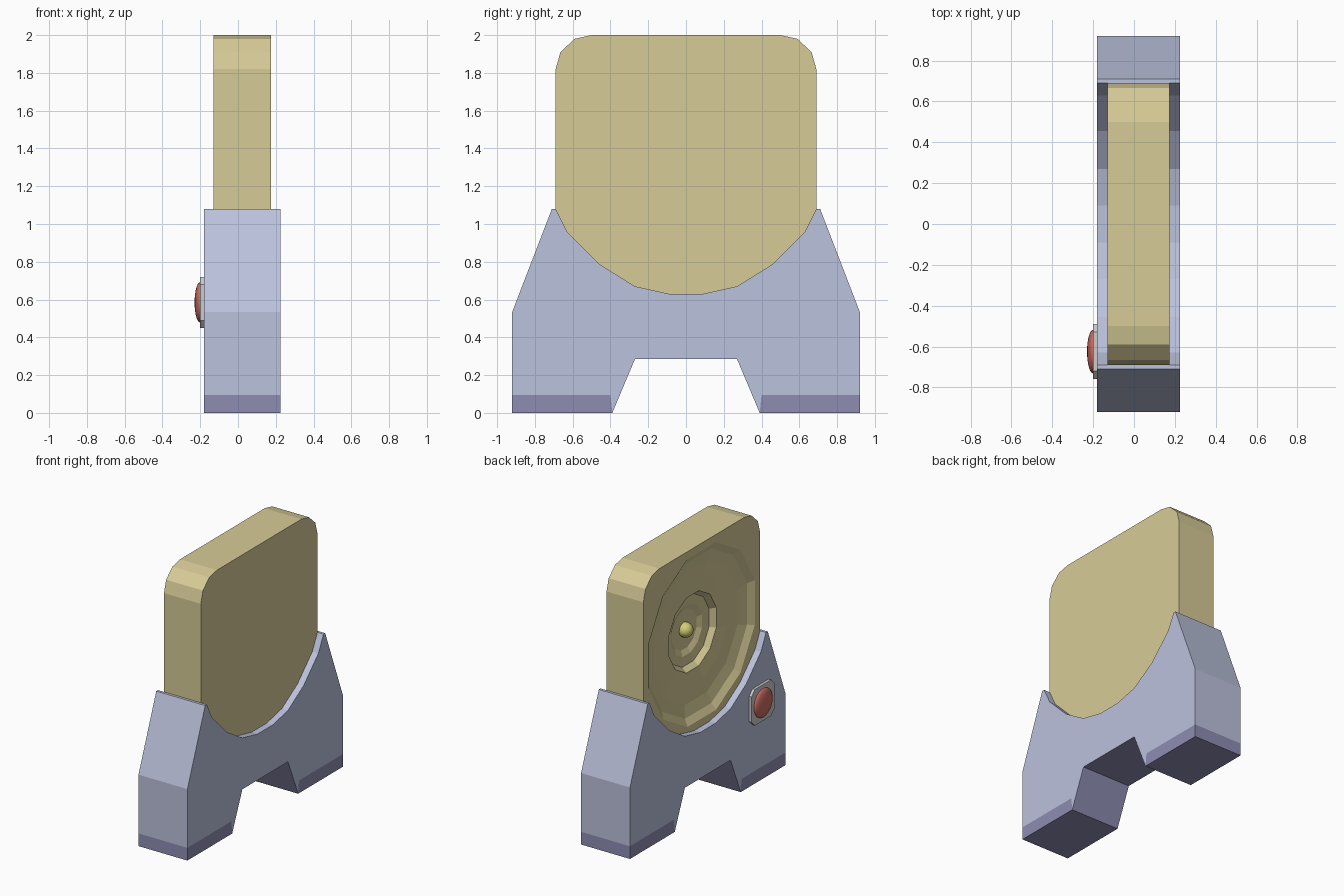
import bpy, bmesh, math
from mathutils import Matrix

if "Cube" in bpy.data.objects:
    bpy.data.objects.remove(bpy.data.objects["Cube"])


def material(name, rgb):
    m = bpy.data.materials.new(name)
    m.diffuse_color = (*rgb, 1)
    m.use_nodes = True
    m.node_tree.nodes["Principled BSDF"].inputs["Base Color"].default_value = m.diffuse_color
    return m


BLUE = material("pale_blue", (0.50, 0.54, 0.72))
PURPLE = material("dusk_purple", (0.27, 0.27, 0.45))
TAN = material("tan", (0.68, 0.60, 0.31))
RED = material("red", (0.60, 0.15, 0.12))
YELLOW = material("yellow", (0.65, 0.62, 0.18))


def finish(name, bm, mats=()):
    bmesh.ops.recalc_face_normals(bm, faces=bm.faces[:])
    me = bpy.data.meshes.new(name)
    bm.to_mesh(me)
    bm.free()
    for m in mats:
        me.materials.append(m)
    ob = bpy.data.objects.new(name, me)
    bpy.context.collection.objects.link(ob)
    return ob


def prism(polygons, x0, x1):
    """Extrude side-view (y, z) polygons from x0 to x1; (points, slot) pairs."""
    bm = bmesh.new()
    verts = {}
    for points, slot in polygons:
        for p in points:
            if p not in verts:
                verts[p] = bm.verts.new((x0, *p))
        bm.faces.new([verts[p] for p in points]).material_index = slot
    ext = bmesh.ops.extrude_face_region(bm, geom=bm.faces[:])["geom"]
    moved = [v for v in ext if isinstance(v, bmesh.types.BMVert)]
    bmesh.ops.translate(bm, verts=moved, vec=(x1 - x0, 0, 0))
    bmesh.ops.recalc_face_normals(bm, faces=bm.faces[:])
    return bm


def mirrored(half):
    return half + [(-y, z) for y, z in reversed(half)]


def dome(name, loc, scale, seg, rings, mat):
    bm = bmesh.new()
    bmesh.ops.create_uvsphere(bm, u_segments=seg, v_segments=rings, radius=1)
    bmesh.ops.transform(bm, verts=bm.verts[:], matrix=Matrix.Translation(loc)
                        @ Matrix.Diagonal((*scale, 1)) @ Matrix.Rotation(math.pi / 2, 4, 'Y'))
    ob = finish(name, bm, [mat])
    for p in ob.data.polygons:
        p.use_smooth = True
    return ob


# Cradle stand with darker feet and underside
bowl = [(0.09, 0.63), (0.27, 0.67), (0.455, 0.785), (0.63, 0.96), (0.69, 1.08)]
half = bowl + [(0.71, 1.08), (0.92, 0.535), (0.92, 0.095), (0.40, 0.095),
               (0.39, 0.0), (0.27, 0.285)]
foot = [(0.92, 0.095), (0.40, 0.095), (0.39, 0.0), (0.92, 0.0)]
bm = prism([(mirrored(half), 0), (foot, 1), ([(-y, z) for y, z in foot], 1)], -0.18, 0.225)
for f in bm.faces:
    c = f.calc_center_median()
    if abs(f.normal.x) < 0.1 and c.z < 0.29 and abs(c.y) < 0.45:
        f.material_index = 1
finish("stand", bm, [BLUE, PURPLE])

# Upright panel with rounded shoulders
shoulder = [(0.69, 1.82), (0.665, 1.91), (0.59, 1.98), (0.50, 2.0)]
panel = finish("panel", prism([(mirrored(bowl + shoulder), 0)], -0.13, 0.175), [TAN])

# Stepped round dish, turned from a profile of (radius, x)
CZ, SIDES = 1.315, 12
profile = [(0.65, -0.2), (0.65, -0.13), (0.60, -0.10), (0.51, -0.08), (0.40, -0.07),
           (0.29, -0.055), (0.26, -0.015), (0.19, -0.005), (0.15, 0.015), (0.07, 0.02)]
bm = bmesh.new()
rings = []
for r, x in profile:
    rings.append([bm.verts.new((x, r * math.cos(a), CZ + r * math.sin(a)))
                  for a in (2 * math.pi * (i + 0.5) / SIDES for i in range(SIDES))])
for a, b in zip(rings, rings[1:]):
    for i in range(SIDES):
        j = (i + 1) % SIDES
        bm.faces.new((a[i], a[j], b[j], b[i]))
bm.faces.new(rings[0])
bm.faces.new(rings[-1])
cutter = finish("dish_cutter", bm, [TAN])
cutter.hide_render = True
cut = panel.modifiers.new("dish", 'BOOLEAN')
cut.operation, cut.solver, cut.object = 'DIFFERENCE', 'EXACT', cutter
bpy.context.view_layer.objects.active = panel
bpy.ops.object.modifier_apply(modifier="dish")
bpy.data.objects.remove(cutter)

# Small ball at the centre of the dish
dome("centre_ball", (0.005, 0, CZ), (0.055, 0.055, 0.055), 16, 10, YELLOW)

# Button: plate with cut corners and a red dome
BY, BZ, W, C = -0.625, 0.585, 0.135, 0.095
plate = [(BY + u, BZ + v) for u, v in ((W, C), (C, W), (-C, W), (-W, C),
                                       (-W, -C), (-C, -W), (C, -W), (W, -C))]
finish("button_plate", prism([(plate, 0)], -0.20, -0.175))
dome("button", (-0.20, BY, BZ), (0.03, 0.107, 0.107), 24, 14, RED)
